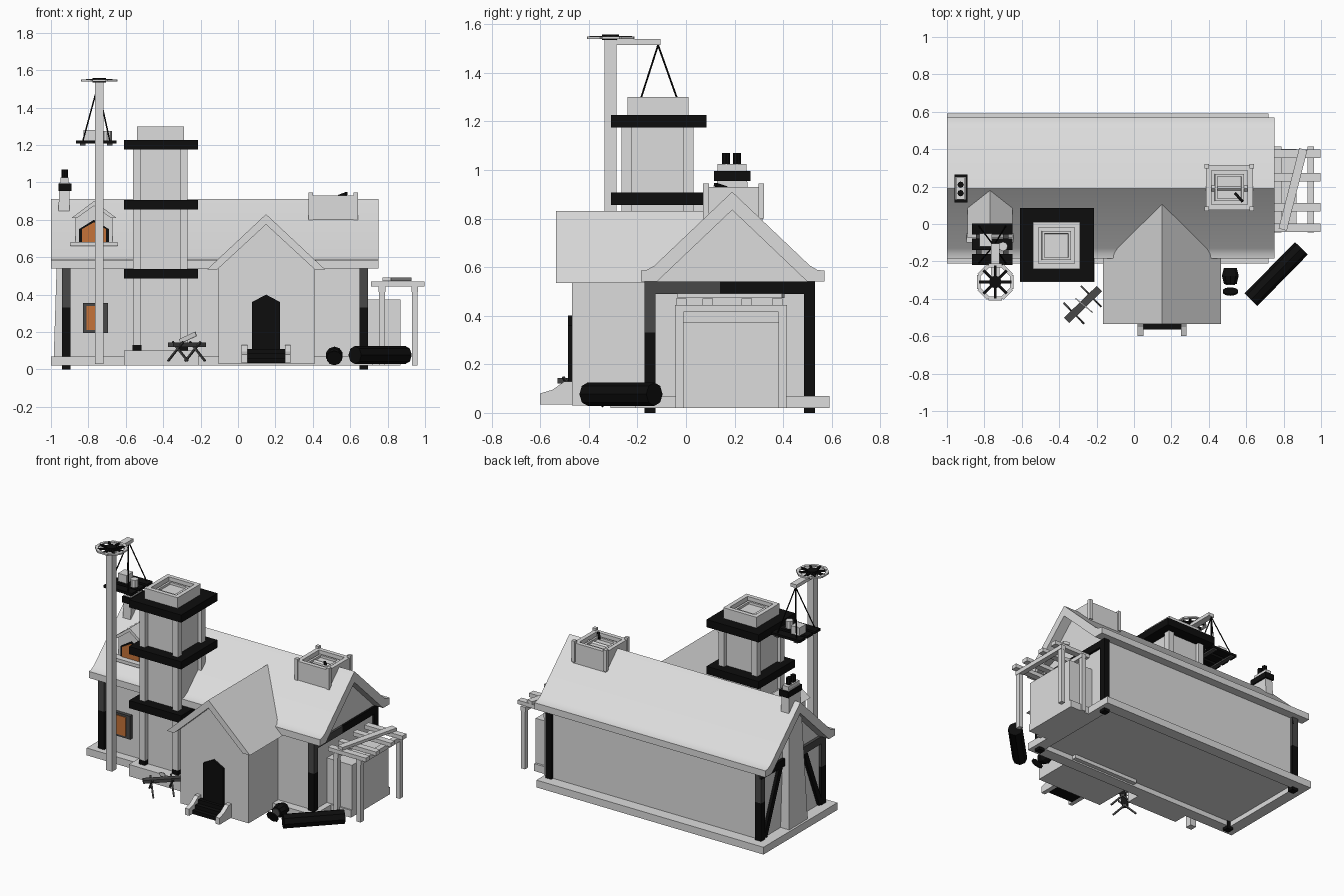
import bpy, bmesh, math
from mathutils import Vector, Matrix

if "Cube" in bpy.data.objects:
    bpy.data.objects.remove(bpy.data.objects["Cube"])


def mat(name, c):
    m = bpy.data.materials.new(name)
    m.diffuse_color = (*c, 1)
    m.use_nodes = True
    m.node_tree.nodes["Principled BSDF"].inputs["Base Color"].default_value = m.diffuse_color
    return m


GRAY = mat("light gray", (0.72, 0.72, 0.72))
DARK = mat("dark gray", (0.065, 0.065, 0.065))
BLACK = mat("black", (0.004, 0.004, 0.004))
ORANGE = mat("amber glass", (0.56, 0.17, 0.04))


def finish(name, bm, m):
    bmesh.ops.recalc_face_normals(bm, faces=bm.faces)
    me = bpy.data.meshes.new(name)
    bm.to_mesh(me)
    bm.free()
    me.materials.append(m)
    ob = bpy.data.objects.new(name, me)
    bpy.context.collection.objects.link(ob)
    return ob


def box(name, x, y, z, m=GRAY):
    """Box from (min, max) pairs."""
    bm = bmesh.new()
    bmesh.ops.create_cube(bm, size=1)
    for v in bm.verts:
        v.co = [(a[0] + a[1]) / 2 + c * (a[1] - a[0]) for a, c in zip((x, y, z), v.co)]
    return finish(name, bm, m)


def prism(name, axis, profile, a, b, m=GRAY):
    """Extrude a profile (y,z) along x, or (x,z) along y."""
    bm = bmesh.new()
    pt = (lambda p: (a, *p)) if axis == 'x' else (lambda p: (p[0], a, p[1]))
    f = bm.faces.new([bm.verts.new(pt(p)) for p in profile])
    r = bmesh.ops.extrude_face_region(bm, geom=[f])
    d = Vector((b - a, 0, 0)) if axis == 'x' else Vector((0, b - a, 0))
    bmesh.ops.translate(bm, vec=d, verts=[g for g in r['geom'] if isinstance(g, bmesh.types.BMVert)])
    return finish(name, bm, m)


def place(bm, p, q):
    p, q = Vector(p), Vector(q)
    rot = (q - p).to_track_quat('Z', 'Y').to_matrix().to_4x4()
    bmesh.ops.transform(bm, matrix=Matrix.Translation((p + q) / 2) @ rot, verts=bm.verts)


def beam(name, p, q, w, h, m=GRAY):
    bm = bmesh.new()
    bmesh.ops.create_cube(bm, size=1)
    bmesh.ops.scale(bm, vec=(w, h, (Vector(q) - Vector(p)).length), verts=bm.verts)
    place(bm, p, q)
    return finish(name, bm, m)


def rod(name, p, q, r, m=GRAY, n=8, r2=None):
    bm = bmesh.new()
    bmesh.ops.create_cone(bm, cap_ends=True, segments=n, radius1=r, radius2=r if r2 is None else r2,
                          depth=(Vector(q) - Vector(p)).length)
    place(bm, p, q)
    return finish(name, bm, m)


def stepped_cap(name, x, y, z, rim):
    """Box whose top has nested square recesses."""
    ob = box(name, x, y, z)
    bm = bmesh.new()
    bm.from_mesh(ob.data)
    top = max(bm.faces, key=lambda f: f.calc_center_median().z)
    for t, d in ((rim, 0), (0.001, -0.035), (0.025, 0), (0.001, 0.02), (0.02, 0), (0.001, -0.015)):
        bmesh.ops.inset_individual(bm, faces=[top], thickness=t, depth=d)
    bm.to_mesh(ob.data)
    bm.free()


# Foundation frame and house body
for n, x, y in (("front", (-1, .72), (-.21, -.13)), ("back", (-1, .72), (.51, .59)),
                ("left", (-1, -.92), (-.13, .51)), ("right", (.64, .72), (-.13, .51))):
    box("foundation_" + n, x, y, (.02, .07))
prism("house_body", 'x', [(-.15, .055), (.51, .055), (.51, .55), (.19, .85), (-.13, .55), (-.15, .55)], -.92, .68)
roof = prism("main_roof", 'x', [(-.185, .54), (-.185, .585), (-.16, .589), (-.13, .606), (.19, .91), (.51, .606),
             (.54, .589), (.57, .585), (.57, .54), (.5, .54), (.19, .835), (-.12, .54)], -1, .75)
bpy.context.view_layer.objects.active = roof
roof.select_set(True)
bpy.ops.object.shade_smooth_by_angle(angle=math.radians(32))

# Timber framing on the corners and gable ends
for i, x in enumerate((-.94, .65)):
    for j, y in enumerate((-.17, .485)):
        box(f"corner_post_lower_{i}{j}", (x, x + .045), (y, y + .045), (0, .33), BLACK)
        box(f"corner_post_upper_{i}{j}", (x, x + .045), (y, y + .045), (.33, .54), BLACK if j and i else DARK)
    box(f"gable_beam_front_{i}", (x, x + .045), (-.17, .14), (.49, .54), DARK)
    box(f"gable_beam_back_{i}", (x, x + .045), (.14, .53), (.49, .54), BLACK)
for i, s in enumerate((-1, 1)):
    beam(f"gable_brace_{i}", (-.925, .18 + s * .3, .08), (-.925, .18 + s * .13, .5), .03, .035, BLACK)

# End-wall chimney
bm = bmesh.new()
bmesh.ops.create_cube(bm, size=1)
for v in bm.verts:
    up = v.co.z > 0
    v.co = ((-.955 if up else -.985) if v.co.x < 0 else -.9, .19 + v.co.y * (.12 if up else .2), 1.0 if up else .07)
finish("chimney_stack", bm, GRAY)
box("chimney_collar", (-.96, -.89), (.115, .265), (.955, .995), BLACK)
box("chimney_top", (-.95, -.905), (.13, .25), (.995, 1.025))
for i, y in enumerate((.165, .21)):
    rod(f"chimney_pot_{i}", (-.927, y, 1.02), (-.927, y, 1.07), .017, BLACK)

# Front porch wing
prism("porch_walls", 'y', [(-.105, .03), (.41, .03), (.41, .54), (.15, .79), (-.105, .54)], -.47, -.1)
prism("porch_roof", 'y', [(-.165, .535), (.15, .83), (.465, .535), (.41, .535), (.15, .775), (-.11, .535)], -.535, .11)
prism("door", 'y', [(.075, .04), (.225, .04), (.225, .36), (.15, .4), (.075, .36)], -.485, -.465, BLACK)
for i in range(3):
    box(f"door_step_{i}", (.05, .25), (-.565 + i * .03, -.465), (.035 + i * .025, .06 + i * .025), BLACK)
for i, x in enumerate((.02, .25)):
    prism(f"step_side_{i}", 'x', [(-.6, .035), (-.6, .08), (-.55, .095), (-.5, .13), (-.465, .13), (-.465, .035)], x, x + .03)

# Tower
TX, TY = -.415, -.115
box("tower_base", (-.61, -.21), (-.31, -.14), (.02, .1))
box("tower_core", (-.535, -.295), (-.235, .005), (.1, 1.2))
for i, x in enumerate((-.54, -.29)):
    for j, y in enumerate((-.245, .01)):
        box(f"tower_post_{i}{j}", (x - .021, x + .021), (y - .021, y + .021), (.12, 1.2))
        if j == 0:
            box(f"tower_post_foot_{i}", (x - .023, x + .023), (y - .023, y + .023), (.095, .13), BLACK)
for i, z in enumerate((.485, .855, 1.175)):
    box(f"tower_band_{i}", (-.61, -.215), (-.308, .085), (z, z + .052), BLACK)
stepped_cap("tower_cap", (-.54, -.29), (-.24, .01), (1.2, 1.3), .04)

# Roof hatch box
stepped_cap("roof_hatch", (.385, .635), (.075, .315), (.78, .93), .04)
for i, x in enumerate((.39, .63)):
    for j, y in enumerate((.082, .31)):
        box(f"hatch_corner_{i}{j}", (x - .012, x + .012), (y - .012, y + .012), (.8, .945))
beam("hatch_lever", (.54, .165, .925), (.58, .12, .94), .015, .015, BLACK)

# Dormer with window
prism("dormer_walls", 'y', [(-.87, .6), (-.67, .6), (-.67, .82), (-.77, .885), (-.87, .82)], -.05, .15)
prism("dormer_roof", 'y', [(-.89, .81), (-.77, .9), (-.65, .81), (-.68, .81), (-.77, .875), (-.86, .81)], -.075, .18)
box("dormer_sill", (-.895, -.645), (-.1, -.04), (.66, .682))
for n, w, t, y, m in (("frame", .08, .8, -.058, BLACK), ("glass", .065, .787, -.062, ORANGE)):
    prism("dormer_window_" + n, 'y', [(-.77 - w, .682), (-.77 + w, .682), (-.77 + w, .75), (-.77, t), (-.77 - w, .75)],
          y, -.045, m)

# Ground-floor window
box("window_frame", (-.83, -.695), (-.175, -.145), (.195, .355), DARK)
box("window_glass", (-.81, -.725), (-.18, -.17), (.21, .34), ORANGE)

# Crane with wheel and hanging platform
PX, PY = -.742, -.31
box("crane_pole", (-.765, -.72), (-.335, -.287), (.03, 1.54))
box("crane_boom", (-.765, -.72), (-.335, -.105), (1.515, 1.538))
rim = [Vector((PX + .095 * math.cos(a), PY + .095 * math.sin(a), 1.545))
       for a in (math.radians(22.5 + 45 * k) for k in range(9))]
for k in range(8):
    beam(f"wheel_rim_{k}", rim[k], rim[k + 1], .02, .01)
    e = (rim[k] + rim[k + 1]) / 2
    beam(f"wheel_spoke_{k}", (PX, PY, 1.547), e, .014, .012, BLACK)
rod("wheel_hub", (PX, PY, 1.535), (PX, PY, 1.558), .035, BLACK)
for i, y in enumerate((-.19, -.108, -.026)):
    box(f"platform_plank_{i}", (-.865, -.65), (y - .03, y + .03), (1.208, 1.225), BLACK)
for i, x in enumerate((-.83, -.685)):
    box(f"platform_bearer_{i}", (x - .015, x + .015), (-.21, 0), (1.198, 1.21), DARK)
    for j, y in enumerate((-.21, -.01)):
        rod(f"rope_{i}{j}", (x, y, 1.22), (-.75, -.115, 1.515), .004, BLACK, 5)
box("platform_crate", (-.825, -.76), (-.12, -.05), (1.225, 1.28))
rod("platform_keg", (-.7, -.12, 1.225), (-.7, -.12, 1.275), .025)

# Side store and pergola
box("store_box", (.68, .87), (-.01, .385), (.06, .375))
box("store_base", (.68, .87), (-.02, .4), (.02, .07))
for i, x in enumerate((.77, .945)):
    for j, y in enumerate((-.027, .397)):
        box(f"pergola_post_{i}{j}", (x - .015, x + .015), (y - .017, y + .017), (.02, .425))
    box(f"pergola_beam_{i}", (x - .018, x + .018), (-.045, .415), (.415, .445))
for i, y in enumerate((-.02, .09, .25, .375)):
    box(f"pergola_rafter_{i}", (.71, .998), (y - .022, y + .022), (.443, .47))
beam("pergola_loose_plank", (.795, -.03, .482), (.905, .4, .482), .045, .02)

# Sawhorse with saw
A, B = Vector((-.36, -.515, .132)), Vector((-.185, -.345, .132))
beam("sawhorse_log", A, B, .04, .022, DARK)
side = Vector((.7, -.72, 0))
for i, t in enumerate((.22, .75)):
    c = A.lerp(B, t)
    for s in (-1, 1):
        low = c + side * .075 * s
        low.z = .045
        beam(f"sawhorse_leg_{i}_{s}", low, c - side * .04 * s + Vector((0, 0, .015)), .01, .01, DARK)
beam("saw_blade", (-.31, -.4, .15), (-.225, -.47, .19), .006, .025)

# Log, barrel and lid
rod("large_log", (.625, -.405, .077), (.895, -.13, .077), .048, BLACK)
for n, a, b, r, r2 in (("front", -.32, -.277, .036, .047), ("back", -.277, -.235, .047, .036)):
    rod("barrel_" + n, (.515, a, .075), (.515, b, .075), r, BLACK, 10, r2)
rod("barrel_end", (.515, -.325, .075), (.515, -.319, .075), .027, DARK, 10)
rod("barrel_lid", (.515, -.365, .06), (.515, -.357, .064), .042, BLACK, 10)
